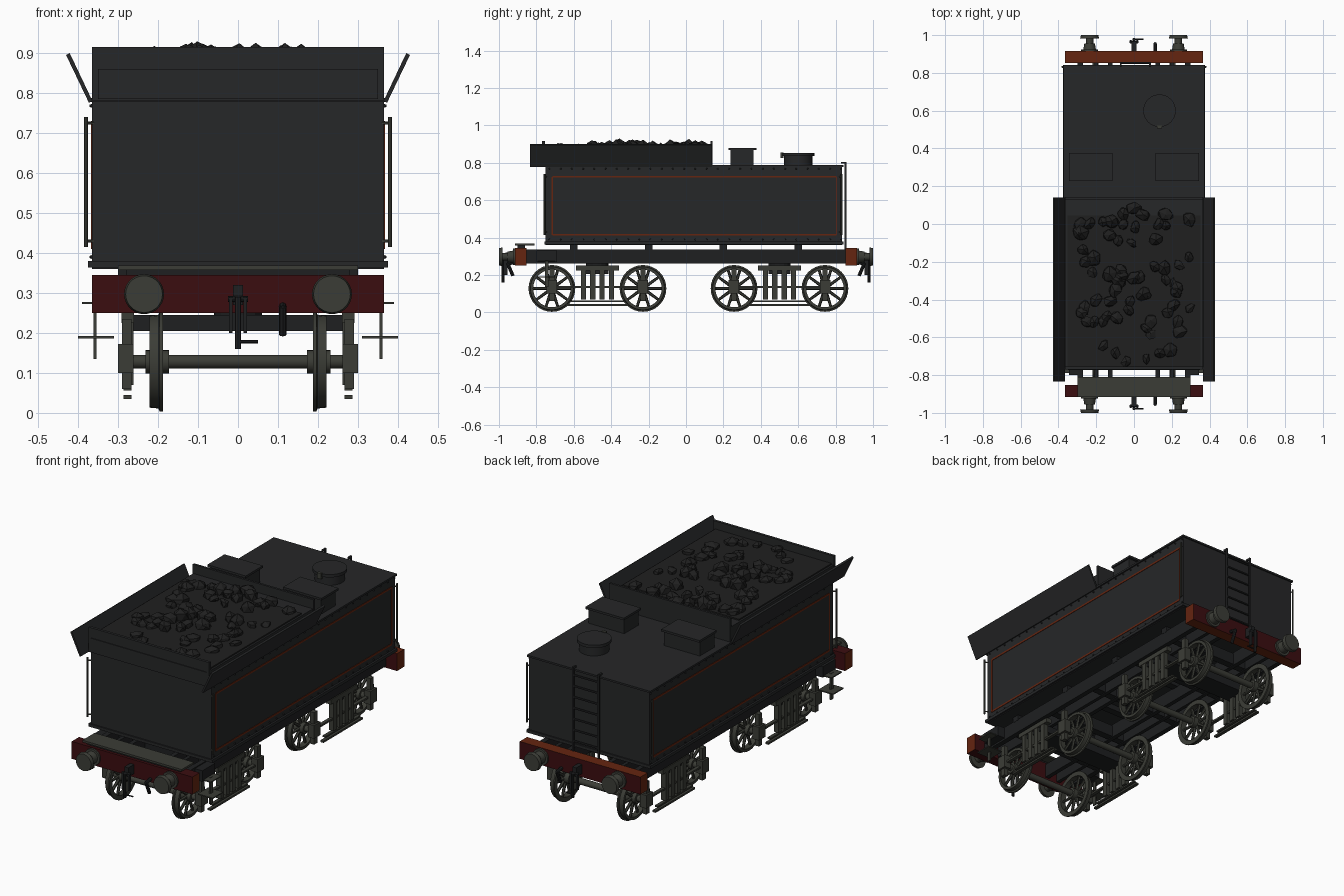
import bpy, bmesh, math, random
from mathutils import Vector, Matrix

if "Cube" in bpy.data.objects:
    bpy.data.objects.remove(bpy.data.objects["Cube"])
random.seed(4)


def material(name, r, g, b):
    m = bpy.data.materials.new(name)
    m.use_nodes = True
    m.diffuse_color = (r, g, b, 1)
    m.node_tree.nodes["Principled BSDF"].inputs["Base Color"].default_value = (r, g, b, 1)
    return m


BLACK = material("soft black paint", .019, .02, .021)
FRAME = material("frame black", .013, .014, .015)
COAL = material("coal", .014, .014, .014)
STEEL = material("greenish grey steel", .044, .046, .037)
RED = material("dark red", .044, .004, .005)
ORANGE = material("rust orange", .13, .018, .005)


def finish(name, bm, *mats):
    mesh = bpy.data.meshes.new(name)
    bm.to_mesh(mesh)
    bm.free()
    for m in mats:
        mesh.materials.append(m)
    ob = bpy.data.objects.new(name, mesh)
    bpy.context.collection.objects.link(ob)
    return ob


def add_box(bm, x, y, z):
    size = [max(a) - min(a) for a in (x, y, z)]
    mid = [sum(a) / 2 for a in (x, y, z)]
    bmesh.ops.create_cube(bm, size=1, matrix=Matrix.Translation(mid) @ Matrix.Diagonal((*size, 1)))


def add_rod(bm, a, b, r, r2=None, n=16):
    a, b = Vector(a), Vector(b)
    d = b - a
    m = Matrix.Translation((a + b) / 2) @ d.to_track_quat("Z", "Y").to_matrix().to_4x4()
    bmesh.ops.create_cone(bm, cap_ends=True, segments=n, radius1=r,
                          radius2=r if r2 is None else r2, depth=d.length, matrix=m)


def box(name, mat, x, y, z):
    bm = bmesh.new()
    add_box(bm, x, y, z)
    return finish(name, bm, mat)


def add_lathe_x(bm, profile, centre, n=32):
    # closed (x, radius) profile turned about an axis along x
    rings = []
    for i in range(n):
        t = math.tau * i / n
        rings.append([bm.verts.new((centre[0] + x, centre[1] + r * math.cos(t),
                                    centre[2] + r * math.sin(t))) for x, r in profile])
    k = len(profile)
    for i in range(n):
        p, q = rings[i], rings[(i + 1) % n]
        for j in range(k):
            bm.faces.new((p[j], p[(j + 1) % k], q[(j + 1) % k], q[j]))
    bmesh.ops.recalc_face_normals(bm, faces=bm.faces[:])


# Water tank with base flange and top beading
box("tank", BLACK, (-.365, .365), (-.75, .835), (.36, .785))
box("tank_base_flange", BLACK, (-.375, .375), (-.757, .842), (.364, .38))
box("tank_top_beading", BLACK, (-.373, .373), (-.757, .842), (.778, .788))
bm = bmesh.new()
for s in (-1, 1):
    for i in range(27):
        for z in (.768, .39):
            y = -.73 + i * .06
            add_rod(bm, (s * .364, y, z), (s * .371, y, z), .005, .003, 6)
finish("tank_rivets", bm, BLACK)

# Lining stripes on the sides
bm = bmesh.new()
for s in (-1, 1):
    x = (s * .364, s * .3675)
    for z in (.415, .725):
        add_box(bm, x, (-.715, .805), (z - .005, z + .005))
    for y in (-.715, .805):
        add_box(bm, x, (y - .003, y + .003), (.415, .725))
finish("side_lining", bm, ORANGE)

# Corner grab rails
bm = bmesh.new()
for s in (-1, 1):
    for y in (-.757, .832):
        add_rod(bm, (s * .38, y, .415), (s * .38, y, .74), .005, n=8)
        for z in (.43, .725):
            add_rod(bm, (s * .36, y * .985, z), (s * .38, y, z), .004, n=6)
finish("grab_rails", bm, STEEL)

# Coal bunker
box("bunker_front_wall", BLACK, (-.365, .365), (-.77, -.755), (.78, .915))
box("bunker_front_panel", BLACK, (-.35, .35), (-.774, -.769), (.785, .86))
box("bunker_rear_wall", BLACK, (-.365, .365), (.13, .142), (.78, .915))
box("coal_bed", BLACK, (-.362, .362), (-.757, .132), (.78, .865))
box("coal_bed_raised", COAL, (-.352, .352), (-.755, .045), (.86, .872))
bm = bmesh.new()
for s in (-1, 1):
    ends = []
    for y in (-.835, .14):
        ends.append([bm.verts.new((s * x, y, z)) for x, z in
                     ((.364, .78), (.373, .776), (.43, .895), (.421, .9))])
    bm.faces.new(ends[0])
    bm.faces.new(ends[1][::-1])
    for j in range(4):
        k = (j + 1) % 4
        bm.faces.new((ends[0][j], ends[1][j], ends[1][k], ends[0][k]))
bmesh.ops.recalc_face_normals(bm, faces=bm.faces[:])
finish("flared_side_boards", bm, BLACK)

# Coal lumps
bm = bmesh.new()
for i in range(68):
    x, y = random.uniform(-.31, .31), random.uniform(-.73, .1)
    r = random.uniform(.03, .048)
    lift = .885 if abs(x) < .18 and y > -.5 else .872
    m = (Matrix.Translation((x, y, lift)) @ Matrix.Rotation(random.uniform(0, 6), 4, "Z")
         @ Matrix.Diagonal((r, r * random.uniform(.65, 1), r * random.uniform(.6, 1), 1)))
    lump = bmesh.ops.create_icosphere(bm, subdivisions=1, radius=1, matrix=m)
    for v in lump["verts"]:
        v.co += Vector([random.uniform(-.005, .005) for _ in range(3)])
finish("coal_lumps", bm, COAL)

# Tank top boxes and round filler
for s, side in ((-1, "a"), (1, "b")):
    box("tool_box_" + side, BLACK, (s * .12, s * .337), (.237, .362), (.78, .872))
    box("tool_box_lid_" + side, BLACK, (s * .113, s * .345), (.228, .376), (.868, .88))
bm = bmesh.new()
add_rod(bm, (.135, .6, .78), (.135, .6, .84), .075, n=32)
add_rod(bm, (.135, .6, .836), (.135, .6, .852), .086, n=32)
finish("filler_hatch", bm, BLACK)
box("filler_latch", STEEL, (.123, .147), (.506, .522), (.825, .856))

# Rear ladder
bm = bmesh.new()
for x in (-.07, .085):
    add_box(bm, (x - .005, x + .005), (.848, .858), (.335, .805))
    add_box(bm, (x - .005, x + .005), (.83, .858), (.795, .805))
for i in range(7):
    add_rod(bm, (-.07, .853, .4 + i * .06), (.085, .853, .4 + i * .06), .005, n=8)
finish("rear_ladder", bm, BLACK)

# Underframe
bm = bmesh.new()
for s in (-1, 1):
    for x, w in ((.285, .014), (.2, .01), (.125, .012)):
        add_box(bm, (s * (x - w), s * (x + w)), (-.86, .86), (.26, .335))
for y in (-.62, -.475, -.33, 0, .35, .5, .65):
    add_box(bm, (-.285, .285), (y - .02, y + .02), (.265, .33))
for y in (-.6, -.2, .2, .6):
    add_box(bm, (-.3, .3), (y - .02, y + .02), (.33, .362))
for s in (-1, 1):
    add_box(bm, (s * .29, s * .345), (-.8, -.69), (.27, .33))
finish("underframe", bm, FRAME)
box("front_footplate", STEEL, (-.3, .3), (-.915, -.81), (.358, .369))
box("footplate_support", FRAME, (-.28, .28), (-.9, -.86), (.34, .36))

# Buffer beams: red faces, orange edges
for s, name in ((-1, "front"), (1, "rear")):
    ob = box(name + "_buffer_beam", RED, (-.365, .365), (s * .852, s * .915), (.25, .345))
    ob.data.materials.append(ORANGE)
    for f in ob.data.polygons:
        edge = abs(f.normal.x) > .5 or (s > 0 and abs(f.normal.z) > .5)
        f.material_index = int(edge)

# Buffers, couplings and hoses at both ends
bm = bmesh.new()
hooks = bmesh.new()
for s in (-1, 1):
    for x in (-.235, .235):
        for y0, y1, r, r2 in ((.91, .925, .045, .045), (.925, .955, .033, .028),
                              (.95, .985, .02, .02), (.982, 1, .05, .046)):
            add_rod(bm, (x, s * y0, .297), (x, s * y1, .297), r, r2, 28)
    add_box(hooks, (-.012, .012), (s * .91, s * .965), (.27, .32))
    for x in (-.018, .018):
        add_box(hooks, (x - .004, x + .004), (s * .955, s * .975), (.2, .29))
    add_rod(hooks, (-.025, s * .965, .285), (.025, s * .965, .285), .007, n=8)
    add_rod(hooks, (0, s * .978, .16), (0, s * .978, .29), .008, n=8)
    add_rod(hooks, (0, s * .978, .178), (.05, s * .978, .178), .004, n=6)
    add_rod(hooks, (.112, s * .91, .268), (.112, s * .955, .26), .009, n=8)
    add_rod(hooks, (.112, s * .955, .265), (.112, s * .925, .195), .009, n=8)
finish("buffers", bm, STEEL)
finish("couplings", hooks, FRAME)

# Side steps
bm = bmesh.new()
for s in (-1, 1):
    add_box(bm, (s * .354, s * .362), (-.755, -.735), (.135, .28))
    add_box(bm, (s * .31, s * .4), (-.79, -.7), (.186, .192))
    add_box(bm, (s * .335, s * .39), (-.79, -.7), (.272, .278))
finish("side_steps", bm, STEEL)

# Spoked wheelsets
for n, y in enumerate((-.717, -.23, .257, .743)):
    bm = bmesh.new()
    c = (0, y, .128)
    add_rod(bm, (-.28, y, .128), (.28, y, .128), .017)
    for s in (-1, 1):
        add_lathe_x(bm, [(s * .188, .1), (s * .188, .125), (s * .196, .125),
                         (s * .199, .117), (s * .221, .115), (s * .221, .1)], c)
        add_rod(bm, (s * .172, y, .128), (s * .232, y, .128), .029, n=20)
        for i in range(10):
            t = math.tau * i / 10
            d = Vector((0, math.cos(t), math.sin(t)))
            hub = Vector((s * .205, y, .128))
            add_rod(bm, hub + d * .02, hub + d * .104, .009, .007, 6)
    finish("wheelset_%d" % (n + 1), bm, STEEL)

# Bogies: axle boxes, columns, tie rods and bolster
for y, name in ((-.4735, "front"), (.5, "rear")):
    bm = bmesh.new()
    for s in (-1, 1):
        for a in (-.2435, .2435):
            add_box(bm, (s * .262, s * .3), (y + a - .028, y + a + .028), (.1, .172))
            add_box(bm, (s * .267, s * .29), (y + a - .014, y + a + .014), (.06, .235))
        for a in (-.075, -.025, .025, .075):
            add_box(bm, (s * .262, s * .29), (y + a - .014, y + a + .014), (.07, .235))
        add_box(bm, (s * .26, s * .292), (y - .115, y + .115), (.225, .25))
        for z, h, w in ((.135, .005, .25), (.06, .004, .15), (.04, .005, .17)):
            add_box(bm, (s * .267, s * .286), (y - w, y + w), (z - h, z + h))
    finish(name + "_bogie_sides", bm, STEEL)
    bm = bmesh.new()
    add_box(bm, (-.28, .28), (y - .06, y + .06), (.205, .245))
    add_rod(bm, (0, y, .24), (0, y, .3), .06)
    finish(name + "_bogie_bolster", bm, FRAME)

# Smooth shading on the turned parts
for ob in bpy.data.objects:
    ob.select_set(ob.name.startswith(("wheelset", "buffers", "filler_hatch", "couplings", "grab")))
    if ob.select_get():
        bpy.context.view_layer.objects.active = ob
bpy.ops.object.shade_smooth_by_angle(angle=math.radians(35))
